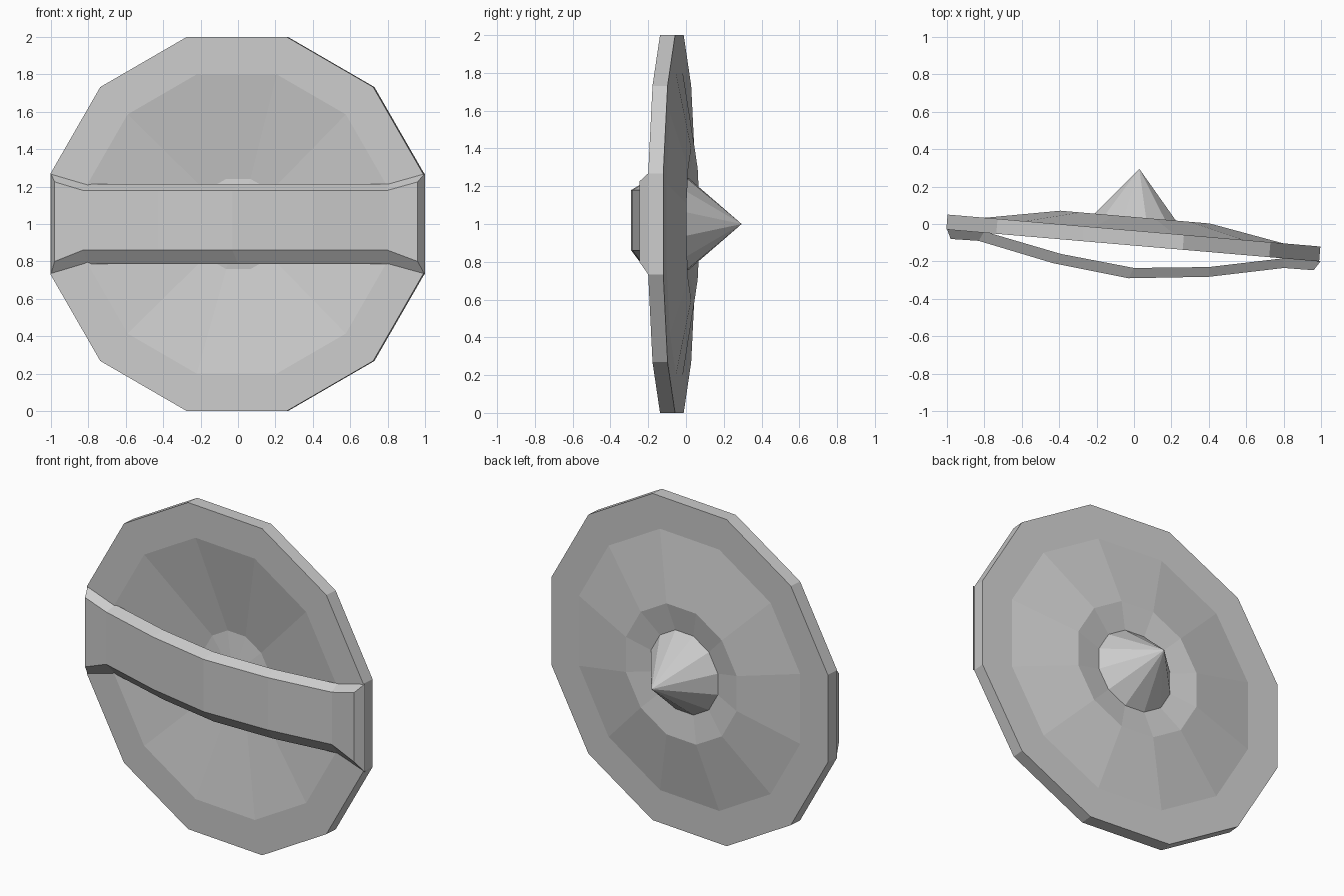
import bpy, bmesh, math

if "Cube" in bpy.data.objects:
    bpy.data.objects.remove(bpy.data.objects["Cube"])

SIDES = 12
TILT = math.radians(-4.9)


def make_object(name, bm):
    bmesh.ops.remove_doubles(bm, verts=bm.verts, dist=1e-5)
    bmesh.ops.recalc_face_normals(bm, faces=bm.faces)
    mesh = bpy.data.meshes.new(name)
    bm.to_mesh(mesh)
    bm.free()
    obj = bpy.data.objects.new(name, mesh)
    bpy.context.collection.objects.link(obj)
    return obj


def loft(bm, rings, closed):
    for a, b in zip(rings, rings[1:]):
        n = len(a)
        for i in range(n if closed else n - 1):
            j = (i + 1) % n
            quad = []
            for v in (a[i], a[j], b[j], b[i]):
                if v not in quad:
                    quad.append(v)
            bm.faces.new(quad)


def lathe(name, profile):
    """Spin (radius, y) points around the y axis into flat-sided rings."""
    bm = bmesh.new()
    rings = []
    for r, y in profile:
        if r == 0:
            rings.append([bm.verts.new((0, y, 0))] * SIDES)
            continue
        angles = [2 * math.pi * (i + 0.5) / SIDES for i in range(SIDES)]
        rings.append([bm.verts.new((r * math.cos(a), y, r * math.sin(a))) for a in angles])
    loft(bm, rings, True)
    obj = make_object(name, bm)
    obj.location = (0, -0.035, 1)
    obj.rotation_euler = (0, 0, TILT)
    return obj


# Dished disc: back face, rim, hollow front face with a shallow centre bump
lathe("shield_disc", [(0.25, 0.045), (0.415, 0.072), (0.828, 0), (1.035, 0),
                      (1.035, -0.08), (0.828, -0.08), (0.25, 0.02), (0, -0.015)])

# Central spike on the back
lathe("spike", [(0.25, 0.045), (0, 0.331)])

# Bowed strap: inner x, y / outer x, y / inner half height / outer bottom, top
stations = [
    (-1.0, -0.025, -0.98, -0.08, 0.27, 0.80, 1.225),
    (-0.8, -0.04, -0.83, -0.09, 0.213, 0.86, 1.18),
    (-0.39, -0.16, -0.43, -0.21, 0.213, 0.86, 1.18),
    (0.0, -0.235, -0.03, -0.29, 0.213, 0.86, 1.18),
    (0.4, -0.23, 0.4, -0.282, 0.213, 0.86, 1.18),
    (0.8, -0.183, 0.8, -0.235, 0.213, 0.86, 1.18),
    (0.998, -0.198, 0.96, -0.247, 0.27, 0.80, 1.225),
]
bm = bmesh.new()
rings = []
for ix, iy, ox, oy, half, low, high in stations:
    points = [(ix, iy, 1 - half), (ix, iy, 1 + half), (ox, oy, high), (ox, oy, low)]
    rings.append([bm.verts.new(p) for p in points])
loft(bm, rings, True)
bm.faces.new(rings[0])
bm.faces.new(rings[-1])
make_object("front_strap", bm)
